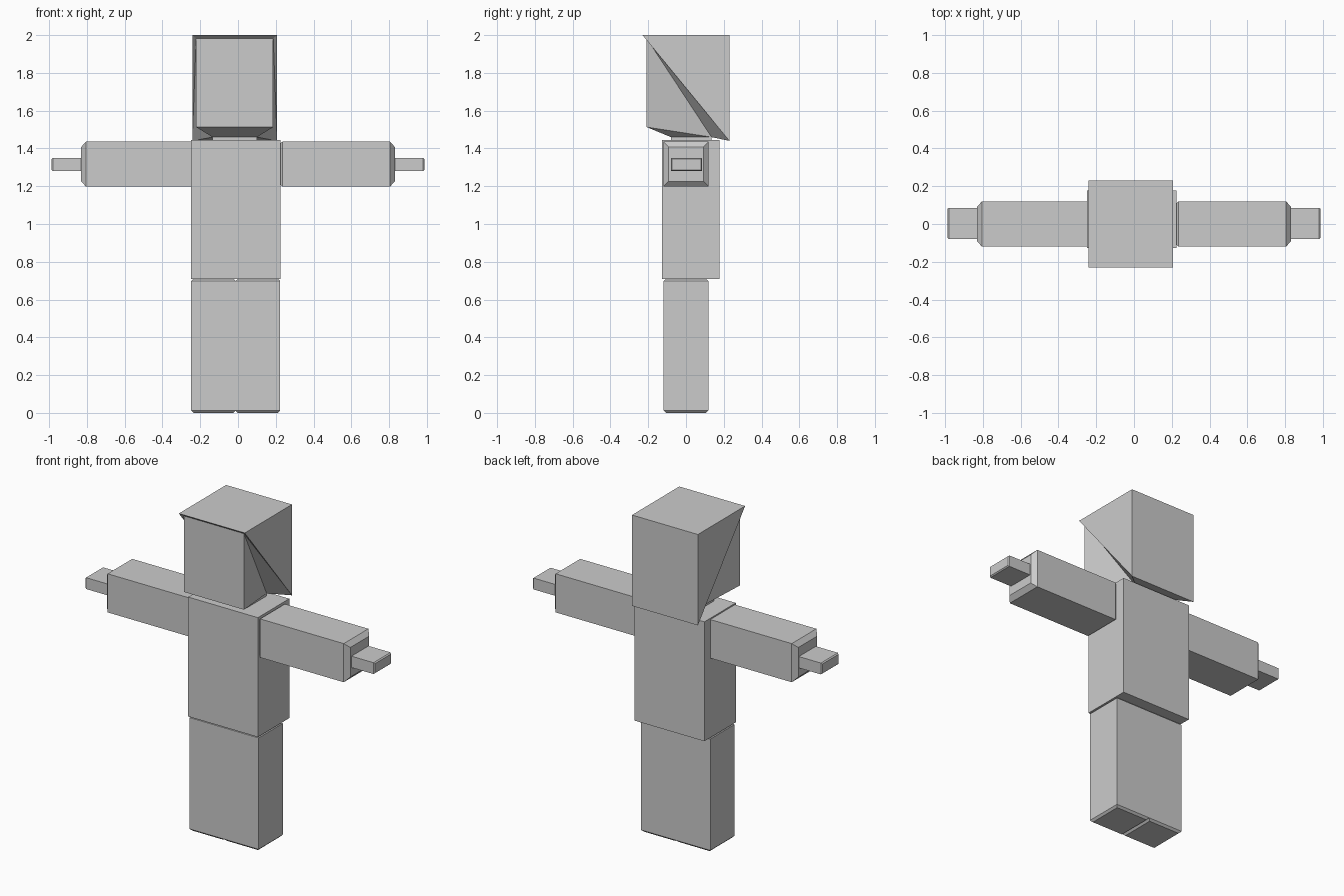
import bpy
import bmesh

if "Cube" in bpy.data.objects:
    bpy.data.objects.remove(bpy.data.objects["Cube"])

grey = bpy.data.materials.new("plain_grey")
grey.diffuse_color = (0.6, 0.6, 0.6, 1)
grey.use_nodes = True
grey.node_tree.nodes["Principled BSDF"].inputs["Base Color"].default_value = grey.diffuse_color


def finish(name, bm):
    bmesh.ops.recalc_face_normals(bm, faces=bm.faces[:])
    mesh = bpy.data.meshes.new(name)
    bm.to_mesh(mesh)
    bm.free()
    mesh.materials.append(grey)
    obj = bpy.data.objects.new(name, mesh)
    bpy.context.collection.objects.link(obj)


def block(name, axis, rect, stations):
    """Skin a rectangle (a0, a1, b0, b1) along an axis; stations are (position, inset)."""
    bm = bmesh.new()
    rings = []
    for pos, inset in stations:
        a0, a1, b0, b1 = rect[0] + inset, rect[1] - inset, rect[2] + inset, rect[3] - inset
        ring = []
        for a, b in ((a0, b0), (a1, b0), (a1, b1), (a0, b1)):
            ring.append(bm.verts.new((pos, a, b) if axis == "x" else (a, b, pos)))
        rings.append(ring)
    for r, s in zip(rings, rings[1:]):
        for i in range(4):
            j = (i + 1) % 4
            bm.faces.new((r[i], r[j], s[j], s[i]))
    bm.faces.new(rings[0])
    bm.faces.new(rings[-1])
    finish(name, bm)


# Torso
block("torso", "z", (-0.25, 0.225, -0.128, 0.178), [(0.708, 0), (1.444, 0)])

# Legs, chamfered at both ends
for name, x0, x1 in (("left_leg", -0.248, -0.013), ("right_leg", -0.013, 0.223)):
    block(name, "z", (x0, x1, -0.118, 0.118),
          [(0, 0.012), (0.012, 0), (0.698, 0), (0.71, 0.012)])

# Arms and hands
arm = (-0.12, 0.12, 1.198, 1.436)
hand = (-0.08, 0.086, 1.28, 1.35)
for side, s, inner in (("left", -1, [(-0.24, 0)]),
                       ("right", 1, [(0.222, 0.012), (0.235, 0)])):
    block(side + "_arm", "x", arm, inner + [(s * 0.805, 0), (s * 0.83, 0.028)])
    block(side + "_hand", "x", hand, [(s * 0.82, 0), (s * 0.98, 0), (s * 0.987, 0.006)])

# Head: slanted hood around a recessed face, tapering to the neck
CX = -0.0175
points = {                      # half width, y, z
    "brim": (0.2245, -0.23, 2.0),
    "crown": (0.2245, 0.23, 2.0),
    "nape": (0.2245, 0.23, 1.44),
    "brow": (0.204, -0.208, 1.982),
    "chin": (0.204, -0.208, 1.513),
    "throat": (0.118, -0.08, 1.46),
    "neck_back": (0.118, 0.135, 1.46),
    "base_front": (0.118, -0.08, 1.435),
    "base_back": (0.118, 0.135, 1.435),
}
bm = bmesh.new()
L = {k: bm.verts.new((CX - w, y, z)) for k, (w, y, z) in points.items()}
R = {k: bm.verts.new((CX + w, y, z)) for k, (w, y, z) in points.items()}
# Faces spanning left to right, following the outline
loop = ["brim", "crown", "nape", "neck_back", "base_back",
        "base_front", "throat", "chin", "brow", "brim"]
for a, b in zip(loop, loop[1:]):
    bm.faces.new((L[a], L[b], R[b], R[a]))
# Side faces, same on both sides
for side in (L, R):
    for names in (("brim", "crown", "nape"), ("brim", "nape", "brow"),
                  ("brow", "nape", "neck_back"), ("brow", "neck_back", "chin"),
                  ("chin", "neck_back", "throat"),
                  ("throat", "neck_back", "base_back", "base_front")):
        bm.faces.new([side[n] for n in names])
finish("head", bm)
